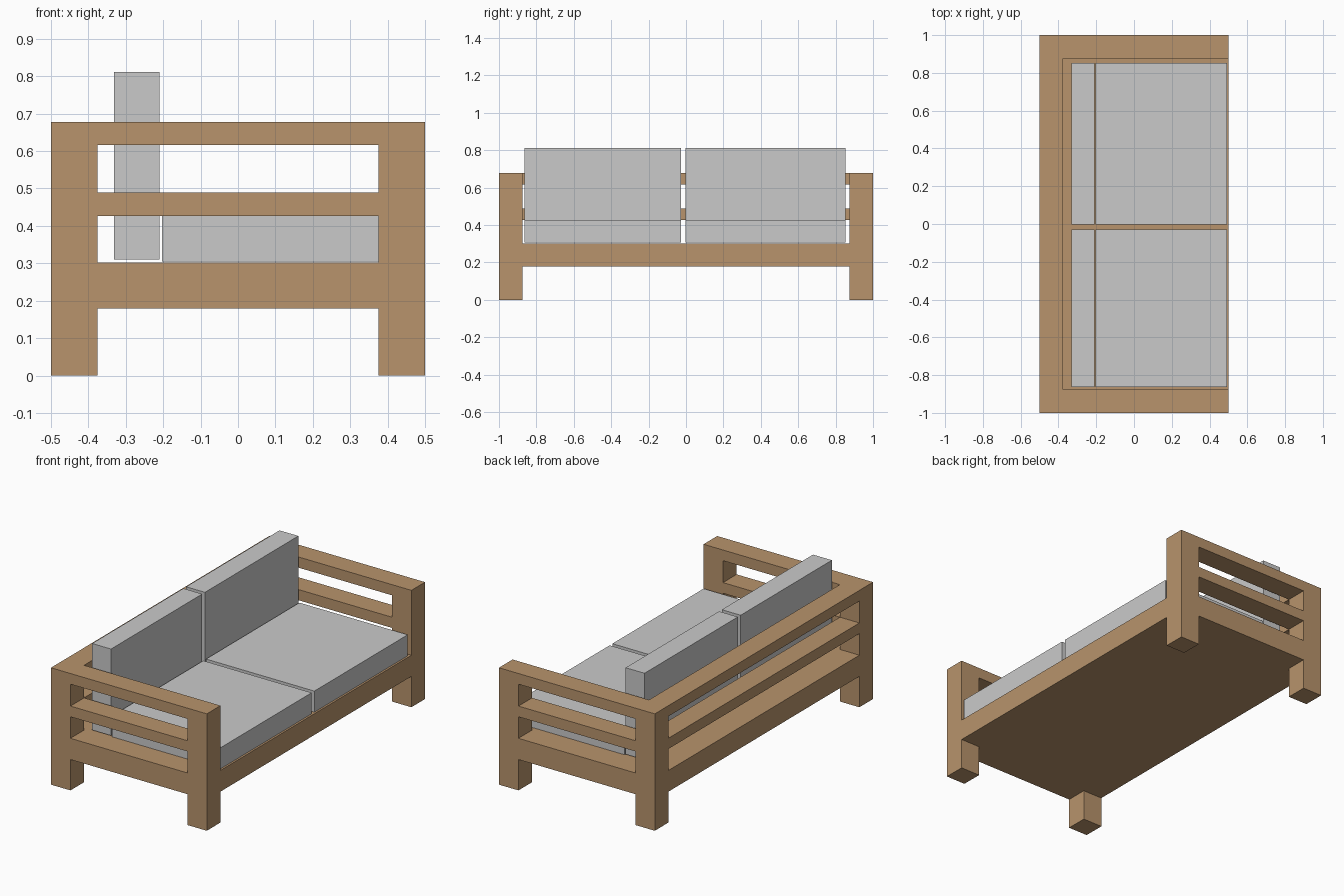
import bpy, bmesh
from mathutils import Vector

if "Cube" in bpy.data.objects:
    bpy.data.objects.remove(bpy.data.objects["Cube"])


def material(name, rgb):
    m = bpy.data.materials.new(name)
    m.diffuse_color = (*rgb, 1)
    m.use_nodes = True
    m.node_tree.nodes["Principled BSDF"].inputs["Base Color"].default_value = m.diffuse_color
    return m


WOOD = material("light wood", (0.48, 0.295, 0.15))
GREY = material("grey fabric", (0.59, 0.59, 0.59))


def finish(name, bm, mat):
    me = bpy.data.meshes.new(name)
    bm.to_mesh(me)
    bm.free()
    me.materials.append(mat)
    ob = bpy.data.objects.new(name, me)
    bpy.context.collection.objects.link(ob)


def box(bm, x, y, z):
    lo, hi = Vector((x[0], y[0], z[0])), Vector((x[1], y[1], z[1]))
    verts = bmesh.ops.create_cube(bm, size=1)["verts"]
    bmesh.ops.scale(bm, vec=hi - lo, verts=verts)
    bmesh.ops.translate(bm, vec=(lo + hi) / 2, verts=verts)


# Timber frame: one seamless solid, made from cells between these cut planes
XS = [-0.5, -0.375, 0.375, 0.5]
YS = [-1.0, -0.875, 0.875, 1.0]
ZS = [0.0, 0.179, 0.302, 0.427, 0.489, 0.616, 0.678]


def solid(i, j, k):
    if k == 1:
        return True                         # seat deck
    if i != 1 and j != 1:
        return True                         # corner posts
    return k in (3, 5) and (j != 1 or i == 0)  # arm rails and back rails


bm = bmesh.new()
for i in range(3):
    for j in range(3):
        for k in range(6):
            if solid(i, j, k):
                box(bm, XS[i:i + 2], YS[j:j + 2], ZS[k:k + 2])
# weld the cells, drop the doubled inner walls and merge flat areas
centres = {}
for f in bm.faces:
    key = tuple(round(c, 4) for c in f.calc_center_median())
    centres.setdefault(key, []).append(f)
inner = [f for fs in centres.values() if len(fs) > 1 for f in fs]
bmesh.ops.delete(bm, geom=inner, context="FACES")
bmesh.ops.remove_doubles(bm, verts=bm.verts, dist=1e-4)
bmesh.ops.recalc_face_normals(bm, faces=bm.faces)
finish("frame", bm, WOOD)

# Seat and back cushions, one pair per side
for side, y0, y1 in (("left", -0.864, -0.028), ("right", -0.003, 0.853)):
    for part, x, z in (("seat", (-0.203, 0.492), (0.305, 0.427)),
                       ("back", (-0.331, -0.210), (0.310, 0.812))):
        bm = bmesh.new()
        box(bm, x, (y0, y1), z)
        finish(f"{side}_{part}_cushion", bm, GREY)
